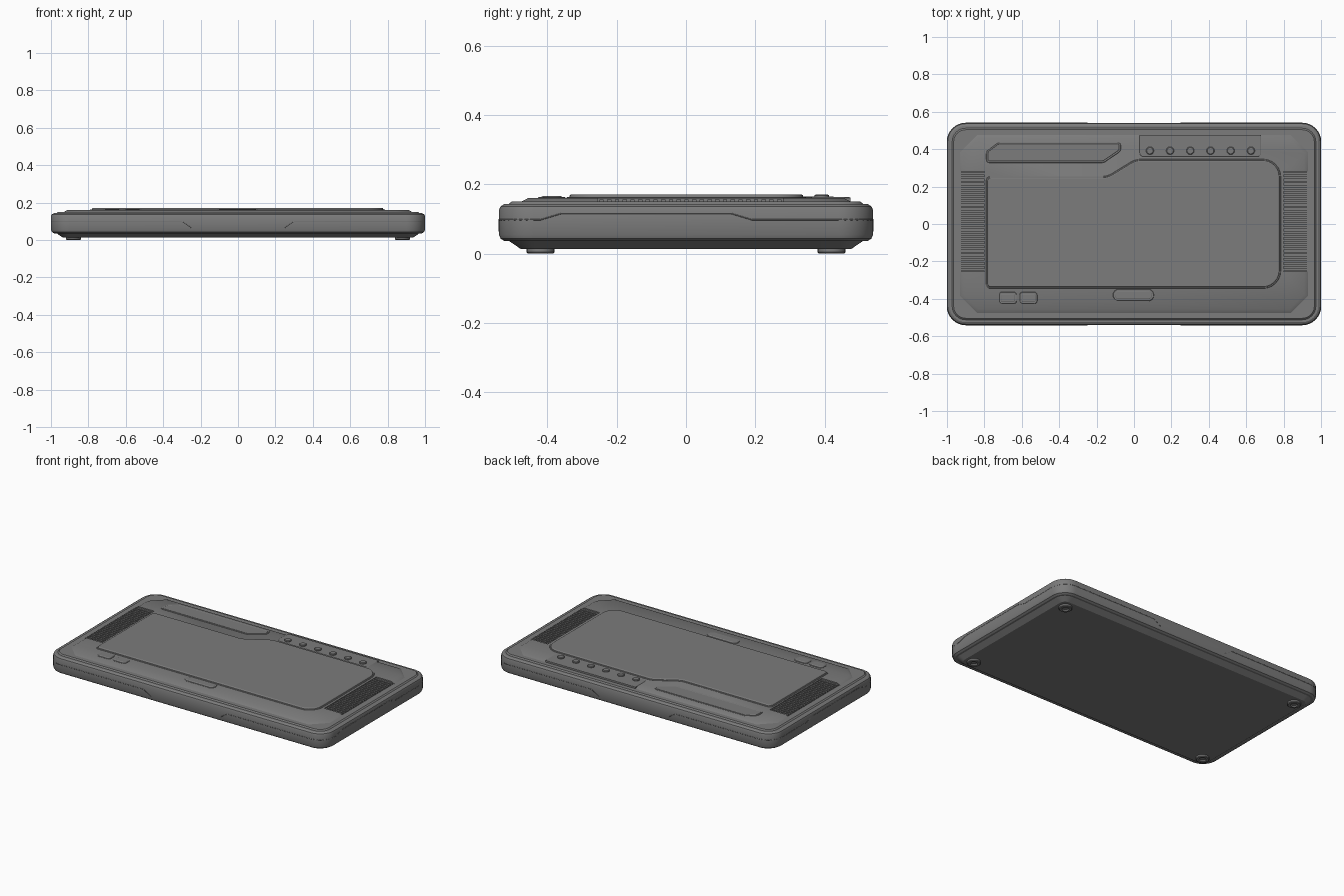
import bpy
import math
from mathutils import Vector

cube = bpy.data.objects.get("Cube")
if cube:
    bpy.data.objects.remove(cube)

grey = bpy.data.materials.new("dark grey plastic")
grey.use_nodes = True
grey.diffuse_color = (0.2, 0.2, 0.2, 1)
grey.node_tree.nodes["Principled BSDF"].inputs["Base Color"].default_value = (0.2, 0.2, 0.2, 1)


def add(name, mesh):
    mesh.materials.clear()
    mesh.materials.append(grey)
    obj = bpy.data.objects.new(name, mesh)
    bpy.context.collection.objects.link(obj)
    return obj


def smooth(obj):
    obj.data.shade_smooth()
    obj.data.set_sharp_from_angle(angle=math.radians(30))


def box(x0, x1, y0, y1):
    return [(x0, y0), (x1, y0), (x1, y1), (x0, y1)]


def chamfered(hx, hy, c):
    return [(-hx + c, -hy), (hx - c, -hy), (hx, -hy + c), (hx, hy - c),
            (hx - c, hy), (-hx + c, hy), (-hx, hy - c), (-hx, -hy + c)]


def rounded(points, sizes, steps=6):
    """Replace each corner by an arc that starts the given distance before it."""
    if not isinstance(sizes, (list, tuple)):
        sizes = [sizes] * len(points)
    result = []
    for i, size in enumerate(sizes):
        p = Vector(points[i])
        if size == 0:
            result.append(p)
            continue
        to_prev = (Vector(points[i - 1]) - p).normalized()
        to_next = (Vector(points[(i + 1) % len(points)]) - p).normalized()
        a, b = p + to_prev * size, p + to_next * size
        weight = math.sin(to_prev.angle(to_next) / 2)
        for k in range(steps + 1):
            s = k / steps
            wa, wp, wb = (1 - s) ** 2, 2 * weight * s * (1 - s), s * s
            result.append((a * wa + p * wp + b * wb) / (wa + wp + wb))
    return result


def inset(points, distance):
    result = []
    for i, p in enumerate(points):
        p = Vector(p)
        e1 = (p - Vector(points[i - 1])).normalized()
        e2 = (Vector(points[(i + 1) % len(points)]) - p).normalized()
        n1, n2 = Vector((-e1.y, e1.x)), Vector((-e2.y, e2.x))
        result.append(p + (n1 + n2) * (distance / (1 + n1.dot(n2))))
    return result


def stack(name, outline, layers):
    """Loft an outline through (inset, height) layers and cap both ends."""
    n = len(outline)
    verts = [(p.x, p.y, z) for d, z in layers for p in inset(outline, d)]
    faces = [tuple(reversed(range(n))), tuple(range(len(verts) - n, len(verts)))]
    for r in range(len(layers) - 1):
        for i in range(n):
            j = (i + 1) % n
            faces.append((r * n + i, r * n + j, r * n + n + j, r * n + n + i))
    mesh = bpy.data.meshes.new(name)
    mesh.from_pydata(verts, [], faces)
    obj = add(name, mesh)
    smooth(obj)
    return obj


def framed(name, outline, top):
    """A raised plate with a low stepped border."""
    return stack(name, outline, [(-0.01, 0.155), (-0.01, 0.162), (-0.008, 0.164),
                                 (-0.002, 0.164), (0, top - 0.002), (0.003, top)])


def cut(obj, cutter):
    cutter.hide_render = True
    mod = obj.modifiers.new("notch", 'BOOLEAN')
    mod.operation = 'DIFFERENCE'
    mod.solver = 'EXACT'
    mod.object = cutter
    graph = bpy.context.evaluated_depsgraph_get()
    mesh = bpy.data.meshes.new_from_object(obj.evaluated_get(graph))
    obj.modifiers.clear()
    obj.data = mesh
    smooth(obj)
    bpy.data.objects.remove(cutter)


# Main shell with a sloped base and softened edges
shell = rounded(box(-1, 1, -0.54, 0.54), 0.1, 10)
stack("body_shell", shell, [(0.062, 0.014), (0.03, 0.036), (0.016, 0.036), (0.005, 0.043),
                            (0, 0.055), (0, 0.126), (0.004, 0.136), (0.015, 0.143)])

# Raised rim and the chamfered deck above it
rim = stack("top_rim", shell, [(0.028, 0.14), (0.028, 0.143), (0.036, 0.15)])
deck = stack("top_deck", chamfered(0.93, 0.475, 0.09), [(0, 0.146), (0, 0.15), (0.02, 0.161)])

# Vent recesses open to the sides, filled with slats
Y0, Y1 = -0.255, 0.28
for side in (-1, 1):
    for part, far in ((deck, 0.96), (rim, 0.925)):
        xs = sorted((side * 0.8, side * far))
        cut(part, stack("vent_cutter", box(*xs, Y0, Y1), [(0, 0.13), (0, 0.19)]))
    label = "left" if side > 0 else "right"
    count = 24
    pitch = (Y1 - Y0) / count
    xs = sorted((side * 0.8, side * 0.925))
    for i in range(count):
        y = Y0 + pitch * (i + 0.5)
        stack(f"{label}_vent_slat_{i + 1}", box(*xs, y - pitch * 0.28, y + pitch * 0.28),
              [(0, 0.141), (0, 0.156)])

# Large central panel with a stepped upper edge
panel = [(-0.78, -0.335), (0.775, -0.335), (0.775, 0.337), (0.01, 0.337),
         (-0.14, 0.245), (-0.78, 0.245)]
framed("centre_panel", rounded(panel, [0.012, 0.085, 0.085, 0.03, 0.03, 0.012]), 0.171)

# Slanted cover in the back right corner
cover = [(-0.78, 0.337), (-0.165, 0.337), (-0.08, 0.395), (-0.08, 0.427),
         (-0.725, 0.427), (-0.78, 0.385)]
framed("slanted_cover", rounded(cover, 0.008, 3), 0.165)

# Button strip with six round buttons
strip = rounded(box(0.03, 0.68, 0.36, 0.475), [0.02, 0.02, 0, 0], 3)
stack("button_strip", strip, [(0, 0.147), (0, 0.161), (0.003, 0.163)])


def disc(x, y, radius, sides=24):
    return [Vector((x + radius * math.cos(math.tau * i / sides),
                    y + radius * math.sin(math.tau * i / sides))) for i in range(sides)]


for i in range(6):
    stack(f"round_button_{i + 1}", disc(0.085 + 0.108 * i, 0.392, 0.021),
          [(0, 0.16), (0, 0.168), (0.004, 0.171)])

# Two keys and a pill-shaped latch along the front
for i, x in enumerate((-0.712, -0.602)):
    framed(f"front_key_{i + 1}", rounded(box(x, x + 0.075, -0.417, -0.373), 0.008, 3), 0.166)
framed("front_latch", rounded(box(-0.102, 0.096, -0.402, -0.358), 0.02), 0.166)

# Feet with a small dimple
for fx in (-1, 1):
    for fy in (-1, 1):
        label = ("back" if fy > 0 else "front") + ("_left" if fx > 0 else "_right")
        stack(f"{label}_foot", disc(fx * 0.88, fy * 0.42, 0.04),
              [(0.022, 0.008), (0.018, 0), (0.004, 0), (0, 0.004), (0, 0.02)])

# Seam line around each half, jogging on the long and short sides
RADIUS, LOW, HIGH = 0.1, 0.098, 0.116


def corner(y_sign):
    arc = []
    for k in range(9):
        a = math.radians(90 * k / 8 - (90 if y_sign < 0 else 0))
        arc.append((0.9 + RADIUS * math.cos(a), y_sign * 0.44 + RADIUS * math.sin(a), LOW))
    return arc


seam = [(0.25, -0.54, 0.065), (0.3, -0.54, LOW)] + corner(-1)
seam += [(1, -0.42, LOW), (1, -0.36, HIGH), (1, 0.13, HIGH), (1, 0.19, LOW)]
seam += corner(1) + [(0.3, 0.54, LOW), (0.25, 0.54, 0.065)]
for side, label in ((1, "left"), (-1, "right")):
    curve = bpy.data.curves.new(f"{label}_seam_path", 'CURVE')
    curve.dimensions = '3D'
    curve.bevel_depth = 0.002
    curve.bevel_resolution = 1
    spline = curve.splines.new('POLY')
    spline.points.add(len(seam) - 1)
    for point, (x, y, z) in zip(spline.points, seam):
        point.co = (side * x * 0.999, y * 0.999, z, 1)
    helper = bpy.data.objects.new(f"{label}_seam_path", curve)
    bpy.context.collection.objects.link(helper)
    graph = bpy.context.evaluated_depsgraph_get()
    add(f"{label}_seam", bpy.data.meshes.new_from_object(helper.evaluated_get(graph)))
    bpy.data.objects.remove(helper)
